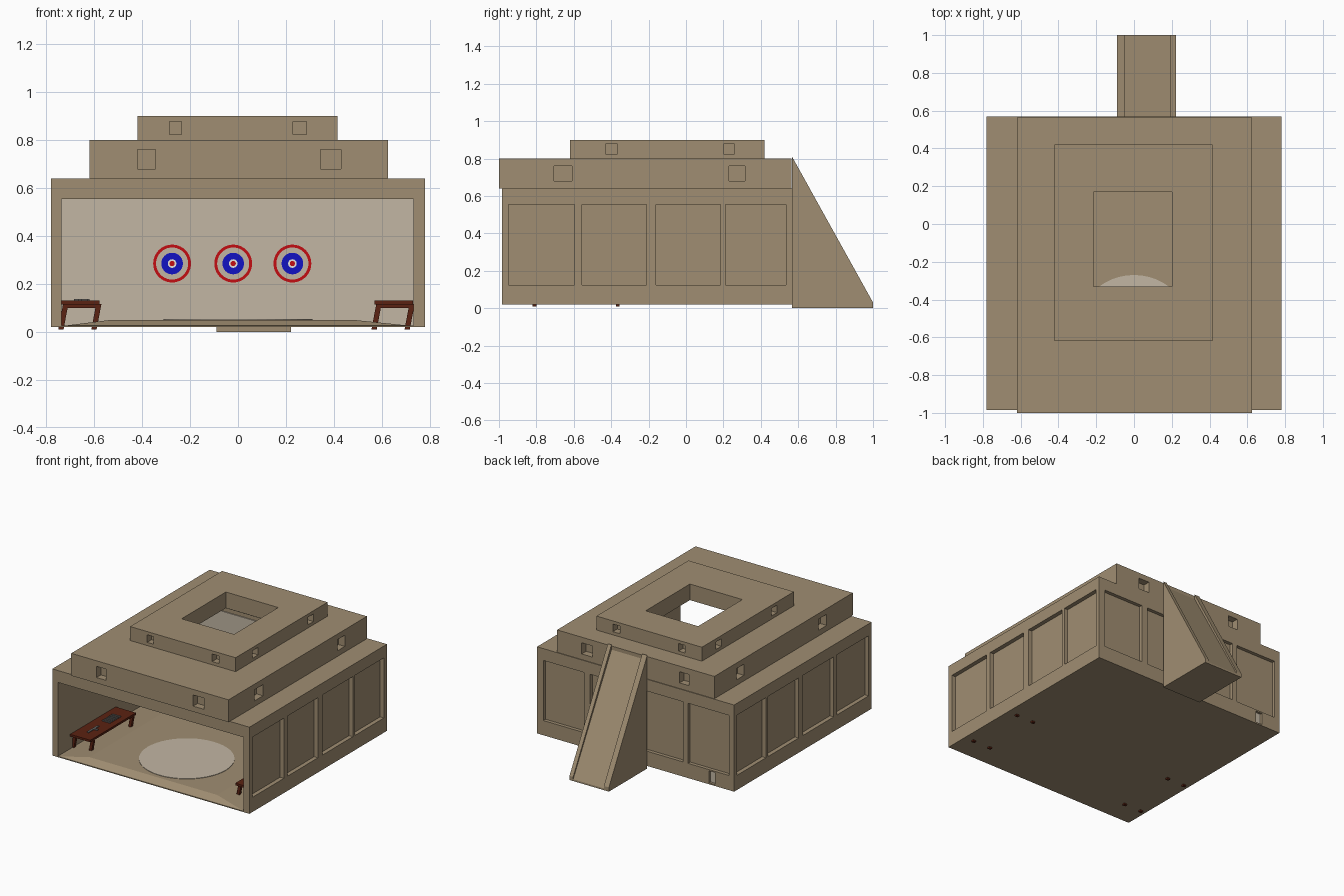
import bpy, bmesh, math
from mathutils import Vector

if "Cube" in bpy.data.objects:
    bpy.data.objects.remove(bpy.data.objects["Cube"])


def material(name, rgb):
    m = bpy.data.materials.new(name)
    m.diffuse_color = (*rgb, 1)
    m.use_nodes = True
    m.node_tree.nodes["Principled BSDF"].inputs["Base Color"].default_value = m.diffuse_color
    return m


SAND = material("sandstone", (0.352, 0.270, 0.168))
PALE = material("pale_stone", (0.54, 0.468, 0.37))
WOOD = material("dark_red_wood", (0.105, 0.016, 0.006))
RED = material("red_paint", (0.55, 0.004, 0.006))
BLUE = material("blue_paint", (0.006, 0.006, 0.55))
WHITE = material("white_paint", (0.8, 0.78, 0.74))
METAL = material("grey_metal", (0.16, 0.15, 0.14))


def finish(name, bm, mat):
    bmesh.ops.recalc_face_normals(bm, faces=bm.faces)
    me = bpy.data.meshes.new(name)
    bm.to_mesh(me)
    bm.free()
    ob = bpy.data.objects.new(name, me)
    bpy.context.collection.objects.link(ob)
    me.materials.append(mat)
    return ob


def add_box(bm, x0, x1, y0, y1, z0, z1, lean=0.0):
    vs = bmesh.ops.create_cube(bm, size=1)["verts"]
    for v in vs:
        top = v.co.z > 0
        v.co = Vector((x1 if v.co.x > 0 else x0, y1 if v.co.y > 0 else y0, z1 if top else z0))
        if top:
            v.co.x += lean


def boxes(name, dims, mat):
    bm = bmesh.new()
    for d in dims:
        add_box(bm, *d)
    return finish(name, bm, mat)


def cut(ob, dims):
    """Subtract a set of separate boxes from an object."""
    cutter = boxes("cutter", dims, SAND)
    cutter.hide_render = True
    mod = ob.modifiers.new("cut", "BOOLEAN")
    mod.operation, mod.solver, mod.object = "DIFFERENCE", "EXACT", cutter
    bpy.context.view_layer.objects.active = ob
    bpy.ops.object.modifier_apply(modifier=mod.name)
    bpy.data.objects.remove(cutter)


def disc(name, c, r_out, r_in, axis, depth, mat, n=40):
    """Thin disc or ring facing -y or +z."""
    bm = bmesh.new()
    rings = []
    for r, d in ((r_out, 0), (r_out, depth), (r_in, depth), (r_in, 0)):
        if r == 0:
            continue
        ring = []
        for i in range(n):
            a = 2 * math.pi * i / n
            u, w = r * math.cos(a), r * math.sin(a)
            p = (u, -d, w) if axis == "y" else (u, w, d)
            ring.append(bm.verts.new(Vector(c) + Vector(p)))
        rings.append(ring)
    if r_in == 0:
        for ring in rings:
            bm.faces.new(ring)
    pairs = list(zip(rings, rings[1:]))
    if r_in > 0:
        pairs.append((rings[-1], rings[0]))
    for a, b in pairs:
        for i in range(n):
            j = (i + 1) % n
            bm.faces.new((a[i], a[j], b[j], b[i]))
    return finish(name, bm, mat)


# Main hall: hollow, open front, recessed panels on the sides and back
hall = boxes("hall_walls", [(-.78, .78, -.985, .57, .02, .64)], SAND)
cut(hall, [(-.737, .732, -.945, .527, .026, .605)])
cut(hall, [(-.737, .732, -1.1, -.9, .026, .555)])
cut(hall, [(-.54, .545, -.92, .485, .55, .7)])
panels = []
for y0, y1 in ((-.95, -.595), (-.555, -.21), (-.16, .185), (.21, .535)):
    panels += [(.75, .9, y0, y1, .125, .555), (-.9, -.75, y0, y1, .125, .555)]
for x0, x1 in ((-.74, -.415), (-.375, -.06), (.05, .36), (.41, .73)):
    panels.append((x0, x1, .545, .7, .125, .555))
panels.append((-.63, -.58, .55, .7, .03, .115))
cut(hall, panels)
boxes("vent_plate", [(-.63, -.58, .545, .552, .03, .115)], PALE)


def windows(xs, ys, box, z0, z1, d):
    """Small square recesses on all four sides of a tier."""
    X0, X1, Y0, Y1 = box
    out = []
    for a, b in xs:
        out += [(a, b, Y0 - .1, Y0 + d, z0, z1), (a, b, Y1 - d, Y1 + .1, z0, z1)]
    for a, b in ys:
        out += [(X0 - .1, X0 + d, a, b, z0, z1), (X1 - d, X1 + .1, a, b, z0, z1)]
    return out


# Stepped roof tiers with a square skylight
HOLE = (-.215, .20, -.33, .17)
mid = (-.62, .625, -1, .565)
tier = boxes("middle_tier", [(*mid, .64, .80)], SAND)
cut(tier, [(-.54, .545, -.92, .485, .6, .785)])
cut(tier, [(*HOLE, .7, .9)])
cut(tier, windows(((-.42, -.345), (.345, .43)), ((-.705, -.61), (.23, .315)), mid, .68, .76, .05))
top = (-.42, .415, -.62, .42)
tier = boxes("top_tier", [(*top, .80, .90)], SAND)
cut(tier, [(*HOLE, .7, 1)])
cut(tier, windows(((-.285, -.235), (.23, .285)), ((-.43, -.365), (.20, .26)), top, .823, .877, .05))

# Rear ramp with raised edges
def wedge(name, x0, x1, drop):
    prof = [(.567, 0), (1, 0), (1, .03 - drop * .5), (.567, .81 - drop)]
    bm = bmesh.new()
    f = bm.faces.new([bm.verts.new((x0, y, z)) for y, z in prof])
    r = bmesh.ops.extrude_face_region(bm, geom=[f])
    for v in r["geom"]:
        if isinstance(v, bmesh.types.BMVert):
            v.co.x = x1
    finish(name, bm, SAND)


wedge("ramp_bed", -.05, .193, .035)
wedge("ramp_rail_left", -.09, -.05, 0)
wedge("ramp_rail_right", .193, .222, 0)

# Gently raised floor and its round pale inlay
bm = bmesh.new()
add_box(bm, -.737, .732, -.98, .527, .024, .05)
for v in bm.verts:
    if v.co.z > .04:
        v.co.x = -.53 if v.co.x < 0 else .48
        v.co.y = -.92 if v.co.y < 0 else .527
finish("raised_floor", bm, SAND)
disc("floor_inlay", (0, -.58, .049), .31, 0, "z", .004, PALE, 48)

# Pale back wall with three targets
boxes("back_wall_panel", [(-.737, .732, .52, .528, .026, .555)], PALE)
for x in (-.275, -.02, .227):
    c = (x, .52, .285)
    disc("target_outer_ring", c, .079, .067, "y", .004, RED)
    disc("target_blue_ring", c, .045, .018, "y", .004, BLUE)
    disc("target_white_ring", c, .018, .011, "y", .004, WHITE, 24)
    disc("target_centre", c, .011, 0, "y", .004, RED, 24)

# Two tables on leaning legs
for side, x in (("left", -.657), ("right", .65)):
    boxes(side + "_table_top", [(x - .08, x + .08, -.845, -.33, .115, .13)], WOOD)
    legs = [(x + dx, x + dx + .022, y - .01, y + .01, .01, .116, .02)
            for dx in (-.093, .045) for y in (-.81, -.365)]
    rails = [(x - .065, x + .065, y - .006, y + .006, .1, .116) for y in (-.81, -.365)]
    boxes(side + "_table_legs", legs + rails, WOOD)

# Metal tools lying on the left table
tools = [(-.685, -.62, -.56 + i * .022, -.548 + i * .022, .13, .137) for i in range(6)]
tools += [(-.665, -.65, -.76, -.64, .13, .136), (-.65, -.625, -.70, -.685, .13, .136)]
boxes("table_tools", tools, METAL)
